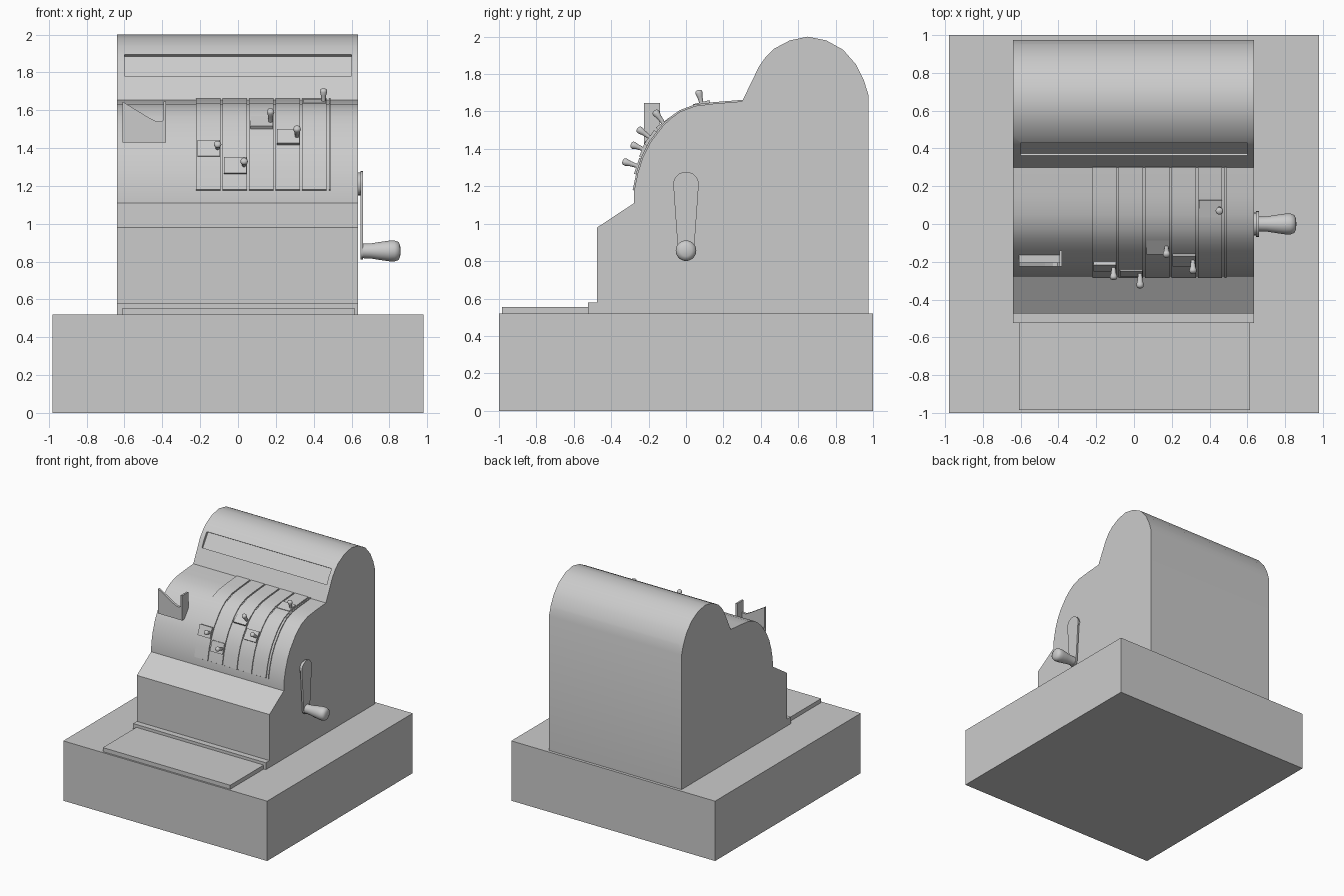
import bpy, bmesh, math
from mathutils import Vector, Matrix

if "Cube" in bpy.data.objects:
    bpy.data.objects.remove(bpy.data.objects["Cube"])


def finish(name, bm, smooth=None):
    bmesh.ops.recalc_face_normals(bm, faces=bm.faces)
    me = bpy.data.meshes.new(name)
    bm.to_mesh(me)
    bm.free()
    ob = bpy.data.objects.new(name, me)
    bpy.context.collection.objects.link(ob)
    if smooth:
        bpy.ops.object.select_all(action='DESELECT')
        ob.select_set(True)
        bpy.context.view_layer.objects.active = ob
        bpy.ops.object.shade_smooth_by_angle(angle=math.radians(smooth))
    return ob


def prism(name, pts, vec, smooth=None):
    """Extrude a closed 3D outline along vec."""
    bm = bmesh.new()
    face = bm.faces.new([bm.verts.new(p) for p in pts])
    ext = bmesh.ops.extrude_face_region(bm, geom=[face])
    bmesh.ops.translate(bm, vec=vec, verts=[v for v in ext['geom'] if isinstance(v, bmesh.types.BMVert)])
    return finish(name, bm, smooth)


def side_prism(name, yz, x0, x1, smooth=None):
    return prism(name, [(x0, y, z) for y, z in yz], (x1 - x0, 0, 0), smooth)


def box(name, x0, x1, y0, y1, z0, z1):
    return side_prism(name, [(y0, z0), (y1, z0), (y1, z1), (y0, z1)], x0, x1)


def oriented_box(name, size, loc, angle):
    bm = bmesh.new()
    bmesh.ops.create_cube(bm, size=1)
    bm.transform(Matrix.Translation(loc) @ Matrix.Rotation(angle, 4, 'X') @ Matrix.Diagonal((*size, 1)))
    return finish(name, bm)


def lathe(name, profile, loc, angle, axis, seg=24):
    """Revolve (radius, height) points about local z, then place."""
    bm = bmesh.new()
    vs = [bm.verts.new((r, 0, h)) for r, h in profile]
    es = [bm.edges.new(p) for p in zip(vs, vs[1:])]
    bmesh.ops.spin(bm, geom=vs + es, cent=(0, 0, 0), axis=(0, 0, 1), angle=2 * math.pi, steps=seg)
    bmesh.ops.remove_doubles(bm, verts=bm.verts, dist=1e-4)
    bm.transform(Matrix.Translation(loc) @ Matrix.Rotation(angle, 4, axis))
    return finish(name, bm, 50)


# Plinth, drawer plate and step
box("base", -0.98, 0.98, -1, 1, 0, 0.52)
box("drawer_plate", -0.61, 0.615, -0.985, -0.525, 0.51, 0.555)
box("front_step", -0.64, 0.635, -0.525, -0.47, 0.51, 0.58)

# Body with curved keyboard face and domed top
arc = [(-0.278, 1.11), (-0.277, 1.18), (-0.257, 1.275), (-0.229, 1.36), (-0.19, 1.436), (-0.12, 1.527),
       (-0.075, 1.568), (-0.03, 1.6), (0.05, 1.63), (0.15, 1.642), (0.3, 1.654)]
dome = [(0.39, 1.84), (0.425, 1.89), (0.47, 1.935), (0.555, 1.98), (0.65, 2.0), (0.75, 1.98),
        (0.84, 1.93), (0.91, 1.85), (0.95, 1.77), (0.975, 1.69)]
body = side_prism("body", [(-0.475, 0.51), (-0.475, 0.98)] + arc + dome + [(0.975, 0.51)], -0.64, 0.635, 40)

# Recessed display windows front and back
for name, a, b in (("front_window_cutter", (0.36, 1.782), (0.432, 1.892)),
                   ("back_window_cutter", (0.955, 1.755), (0.885, 1.88))):
    a, b = Vector((0, *a)), Vector((0, *b))
    d = b - a
    cut = oriented_box(name, (1.2, d.length, 0.03), (a + b) / 2, math.atan2(d.z, d.y))
    cut.hide_render = True
    cut.hide_viewport = True
    mod = body.modifiers.new(name, 'BOOLEAN')
    mod.operation = 'DIFFERENCE'
    mod.object = cut


def normal(i):
    a, b = arc[max(i - 1, 0)], arc[min(i + 1, len(arc) - 1)]
    d = Vector((b[0] - a[0], b[1] - a[1])).normalized()
    return Vector((-d.y, d.x))


# Curved key strips separated by slots
inner = arc[1:]
outer = [tuple(Vector(arc[i]) + normal(i) * 0.008) for i in range(1, len(arc))]
strip = outer + [(y + 0.01, z - 0.01) for y, z in reversed(inner)]
columns = [-0.225 + 0.14 * i for i in range(5)]
for i, x in enumerate(columns):
    side_prism(f"key_strip_{i + 1}", strip, x + 0.004, x + 0.132, 40)
side_prism("key_strip_edge", strip, 0.48, 0.49, 40)

# Sliding levers with their tabs
levers = [((-0.22, 1.395), (-0.295, 1.425)), ((-0.25, 1.305), (-0.34, 1.335)), ((-0.115, 1.53), (-0.17, 1.605)),
          ((-0.185, 1.455), (-0.26, 1.51)), ((0.085, 1.635), (0.065, 1.715))]
for i, (x, (p, q)) in enumerate(zip(columns, levers)):
    d = Vector((q[0] - p[0], q[1] - p[1]))
    h, ang = d.length, math.atan2(-d.x, d.y)
    lathe(f"lever_{i + 1}", [(0, -0.02), (0.011, -0.02), (0.011, 0.2 * h), (0.014, 0.55 * h), (0.02, 0.8 * h),
                             (0.017, 0.93 * h), (0.01, 0.98 * h), (0, h)], (x + 0.117, *p), ang, 'X', 16)
    oriented_box(f"lever_tab_{i + 1}", (0.12, 0.09, 0.03), (x + 0.07, *p), ang)

# Receipt slot: sloping front plate and upright side plate
prism("receipt_plate", [(-0.61, -0.225, 1.43), (-0.38, -0.225, 1.43), (-0.38, -0.225, 1.56),
                        (-0.405, -0.225, 1.54), (-0.43, -0.225, 1.54), (-0.47, -0.225, 1.56),
                        (-0.61, -0.225, 1.645)], (0, 0.02, 0))
side_prism("receipt_side", [(-0.225, 1.43), (-0.14, 1.43), (-0.14, 1.645), (-0.225, 1.645)], -0.395, -0.38)
side_prism("receipt_base", [(-0.225, 1.47), (-0.21, 1.43), (-0.16, 1.43), (-0.16, 1.47)], -0.61, -0.38)

# Crank: hub, tapered arm and turned handle
lathe("crank_hub", [(0, 0), (0.06, 0), (0.06, 0.026), (0, 0.026)], (0.63, 0, 1.21), math.pi / 2, 'Y')
arm = [(0.068 * math.cos(t), 1.21 + 0.068 * math.sin(t)) for t in [math.pi * k / 12 for k in range(13)]]
arm += [(0.043 * math.cos(t), 0.855 + 0.043 * math.sin(t)) for t in [math.pi * (1 + k / 12) for k in range(13)]]
side_prism("crank_arm", arm, 0.647, 0.662, 40)
lathe("crank_handle", [(0, 0), (0.038, 0), (0.04, 0.05), (0.048, 0.1), (0.055, 0.15), (0.055, 0.175),
                       (0.048, 0.195), (0.03, 0.204), (0, 0.207)], (0.653, 0, 0.856), math.pi / 2, 'Y', 32)
